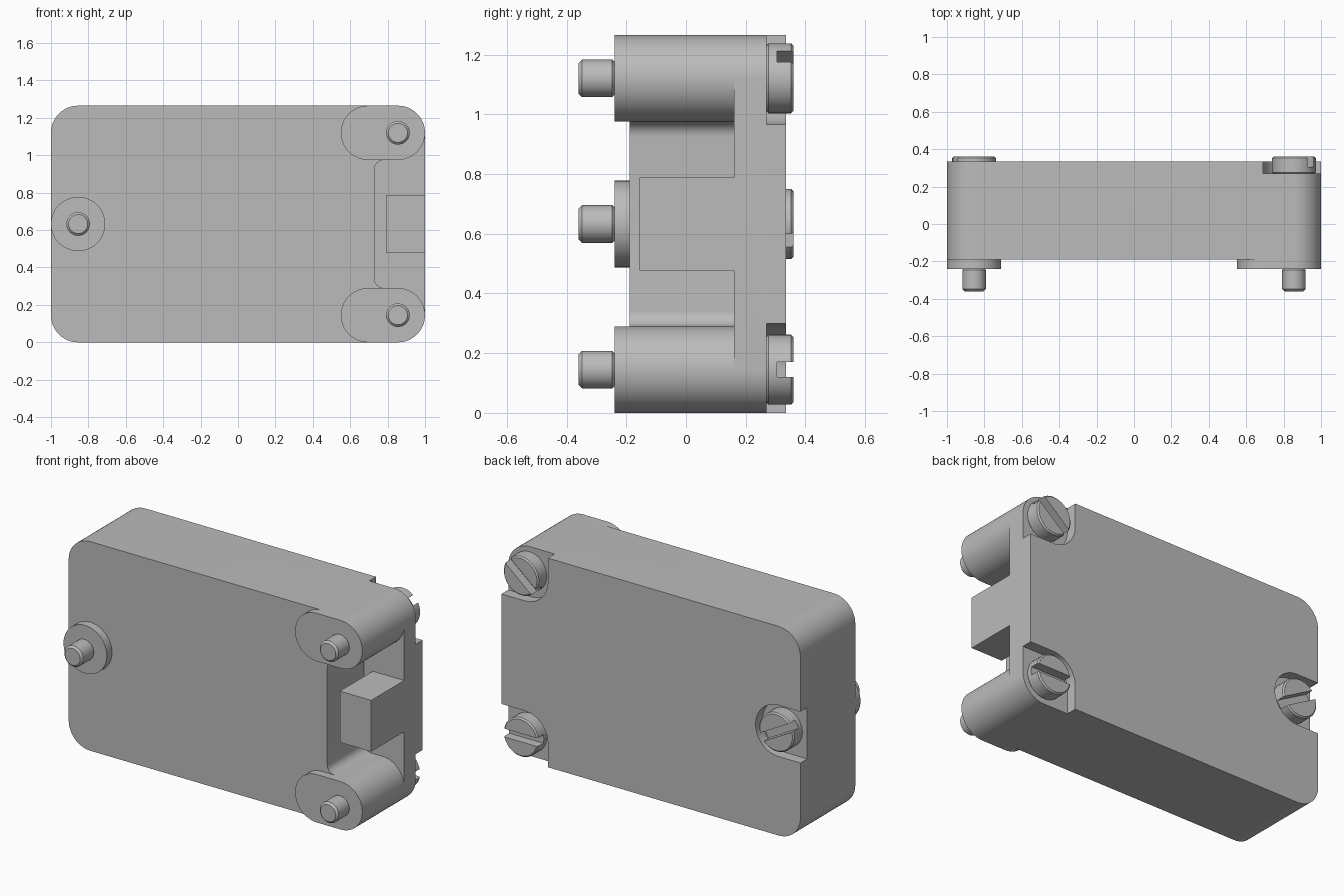
import bpy, bmesh
from math import sin, cos, radians
from mathutils import Matrix

cube = bpy.data.objects.get("Cube")
if cube:
    bpy.data.objects.remove(cube, do_unlink=True)

# One grey for everything
grey = bpy.data.materials.new("plain grey")
grey.use_nodes = True
COLOUR = (0.5, 0.5, 0.5, 1)
grey.diffuse_color = COLOUR
grey.node_tree.nodes["Principled BSDF"].inputs["Base Color"].default_value = COLOUR

HEIGHT = 1.265
MID = HEIGHT / 2
R = 0.145            # corner and boss radius
FRONT, BACK = -0.19, 0.335
SEAT = 0.27          # depth of the screw head pockets


def arc(cx, cz, r, start, end, steps=16):
    angles = [radians(start + (end - start) * i / steps) for i in range(steps + 1)]
    return [(cx + r * cos(a), cz + r * sin(a)) for a in angles]


def flip(points):
    """Mirror an outline top to bottom."""
    return [(x, HEIGHT - z) for x, z in reversed(points)]


def rounded(x0, x1, z0, z1, r):
    return (arc(x1 - r, z1 - r, r, 0, 90) + arc(x0 + r, z1 - r, r, 90, 180)
            + arc(x0 + r, z0 + r, r, 180, 270) + arc(x1 - r, z0 + r, r, 270, 360))


def prism(name, outline, y0, y1):
    """Extrude an x-z outline along y."""
    bm = bmesh.new()
    clean = [p for i, p in enumerate(outline)
             if abs(p[0] - outline[i - 1][0]) + abs(p[1] - outline[i - 1][1]) > 1e-5]
    face = bm.faces.new([bm.verts.new((x, y0, z)) for x, z in clean])
    new = bmesh.ops.extrude_face_region(bm, geom=[face])["geom"]
    verts = [v for v in new if isinstance(v, bmesh.types.BMVert)]
    bmesh.ops.translate(bm, verts=verts, vec=(0, y1 - y0, 0))
    bmesh.ops.recalc_face_normals(bm, faces=bm.faces)
    mesh = bpy.data.meshes.new(name)
    bm.to_mesh(mesh)
    bm.free()
    mesh.materials.append(grey)
    obj = bpy.data.objects.new(name, mesh)
    bpy.context.collection.objects.link(obj)
    return obj


def activate(obj):
    bpy.ops.object.select_all(action="DESELECT")
    obj.select_set(True)
    bpy.context.view_layer.objects.active = obj


def cut(obj, cutter):
    mod = obj.modifiers.new("cut", "BOOLEAN")
    mod.operation, mod.solver, mod.object = "DIFFERENCE", "EXACT", cutter
    activate(obj)
    bpy.ops.object.modifier_apply(modifier=mod.name)
    bpy.data.objects.remove(cutter, do_unlink=True)


def bevel(obj, width):
    mod = obj.modifiers.new("edge", "BEVEL")
    mod.width, mod.segments, mod.limit_method = width, 1, "ANGLE"
    activate(obj)
    bpy.ops.object.modifier_apply(modifier=mod.name)


def disc(name, x, z, r, y0, y1):
    return prism(name, arc(x, z, r, 0, 360, 48)[:-1], y0, y1)


# Housing with a notch between the two bosses at its left end
housing = prism("housing", rounded(-1, 1, 0, HEIGHT, R), FRONT, BACK)
upper = (arc(0.78, HEIGHT - 2 * R - 0.05, 0.05, 180, 90, 8)
         + arc(1 - R, HEIGHT - R, R, 270, 360) + [(1.1, HEIGHT - R)])
cut(housing, prism("notch_cutter", upper + flip(upper), -0.4, 0.16))

# Pockets for the screw heads
corner = ([(0.69, 1.4)] + arc(0.845, HEIGHT - 0.145, 0.155, 180, 270)
          + [(1.1, HEIGHT - 0.3), (1.1, 1.4)])
side = arc(-1 + R, MID, 0.155, 90, -90, 24) + [(-1.1, MID - 0.155), (-1.1, MID + 0.155)]
for outline in (corner, flip(corner), side):
    cut(housing, prism("pocket_cutter", outline, SEAT, 0.5))

# Latch block in the notch
prism("latch_block", rounded(0.79, 1, MID - 0.155, MID + 0.155, 0), -0.155, 0.16)

# Raised bosses on the front
for name, z0 in (("lower_boss", 0), ("upper_boss", HEIGHT - 2 * R)):
    prism(name, rounded(0.55, 1, z0, z0 + 2 * R, R), -0.24, FRONT)
disc("side_boss", -1 + R, MID, R, -0.24, FRONT)

# Slotted screws, each with its own slot angle
SCREWS = (("upper", 1 - R, HEIGHT - R, 40), ("lower", 1 - R, R, 0), ("side", R - 1, MID, -29))
for name, x, z, turn in SCREWS:
    tip = disc(name + "_screw_tip", x, z, 0.063, -0.36, -0.235)
    bevel(tip, 0.012)
    head = disc(name + "_screw_head", x, z, 0.117, SEAT - 0.002, 0.36)
    bevel(head, 0.008)
    slot = prism("slot_cutter", rounded(-0.2, 0.2, -0.025, 0.025, 0), 0.305, 0.5)
    slot.data.transform(Matrix.Translation((x, 0, z)) @ Matrix.Rotation(radians(-turn), 4, "Y"))
    cut(head, slot)

for obj in bpy.context.collection.objects:
    if obj.type == "MESH" and grey.name in obj.data.materials:
        activate(obj)
        bpy.ops.object.shade_smooth_by_angle(angle=radians(30))
